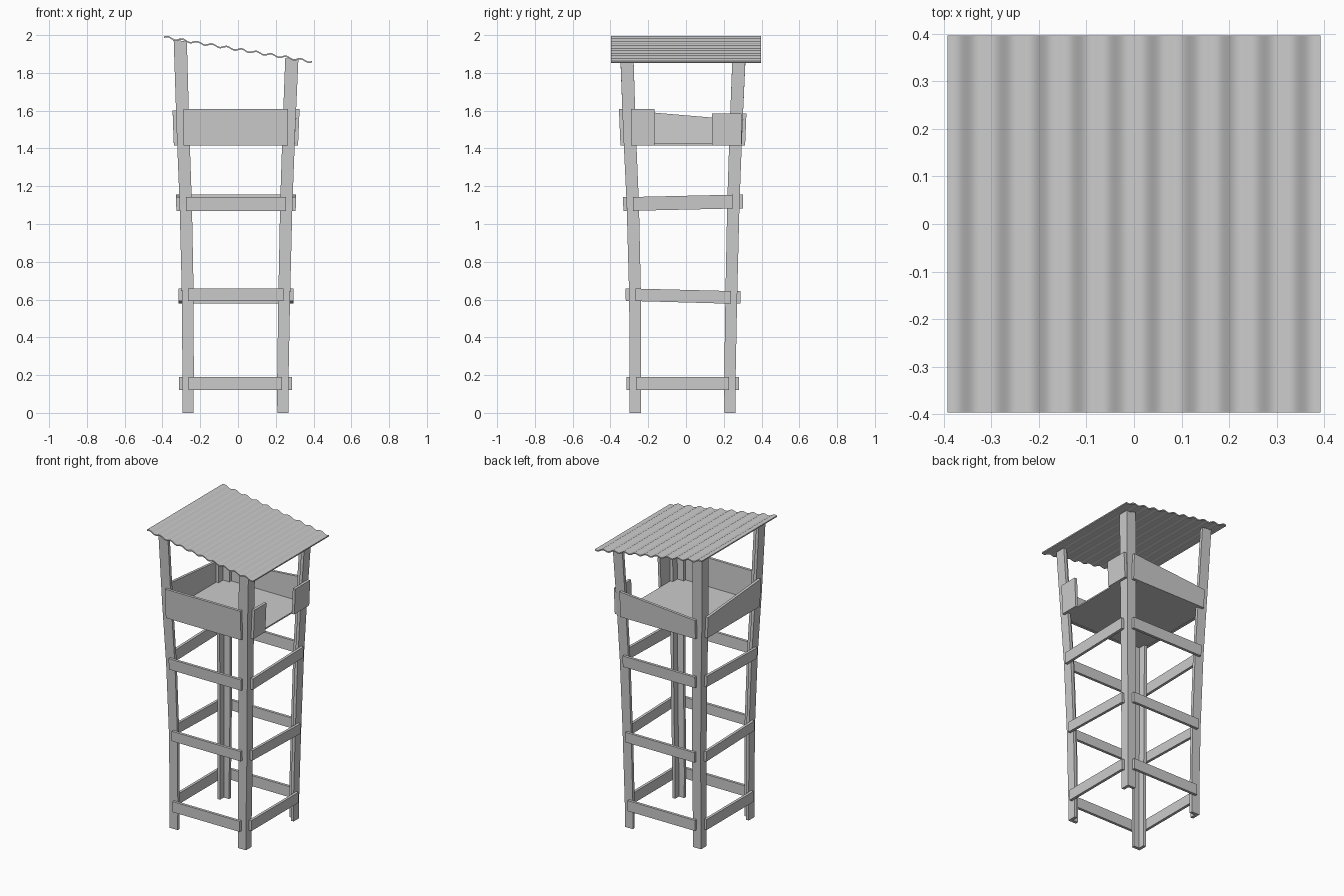
import bpy, bmesh, math

if "Cube" in bpy.data.objects:
    bpy.data.objects.remove(bpy.data.objects["Cube"])

ZS = [0.0, 0.16, 0.62, 1.1, 1.5, 1.9]
# outer leg face position at each height, per side
OUT = {
    "left":  [-0.294, -0.294, -0.297, -0.309, -0.325, -0.338],
    "right": [0.267, 0.267, 0.276, 0.288, 0.303, 0.321],
    "front": [-0.298, -0.298, -0.301, -0.314, -0.333, -0.348],
    "back":  [0.262, 0.262, 0.271, 0.283, 0.298, 0.316],
}
SIGN = {"left": -1, "right": 1, "front": -1, "back": 1}
THICK = 0.018


def outer(side, z):
    i = 0
    while i < len(ZS) - 2 and z > ZS[i + 1]:
        i += 1
    t = (z - ZS[i]) / (ZS[i + 1] - ZS[i])
    return OUT[side][i] * (1 - t) + OUT[side][i + 1] * t


def roof_z(x):
    return 1.924 - 0.166 * x


def build(name, rings, closed=True):
    """Skin a list of equal-length point loops and cap the ends."""
    bm = bmesh.new()
    vr = [[bm.verts.new(p) for p in r] for r in rings]
    n = len(vr[0])
    for a, b in zip(vr, vr[1:]):
        for i in range(n):
            bm.faces.new((a[i], a[(i + 1) % n], b[(i + 1) % n], b[i]))
    bm.faces.new(vr[0][::-1])
    bm.faces.new(vr[-1])
    bmesh.ops.recalc_face_normals(bm, faces=bm.faces)
    me = bpy.data.meshes.new(name)
    bm.to_mesh(me)
    bm.free()
    ob = bpy.data.objects.new(name, me)
    bpy.context.collection.objects.link(ob)
    return ob


def leg(sx, sy):
    rings = []
    for z in [0, 0.16, 0.62, 1.1, 1.5, None]:
        zz = 1.92 if z is None else z
        if z is None:
            zz = roof_z(OUT[sx][-1]) - 0.004
        w = 0.059 + 0.0055 * zz
        t = 0.02
        ring = []
        for u, v in [(0, 0), (w, 0), (w, t), (t, t), (t, w), (0, w)]:
            x = outer(sx, zz) - SIGN[sx] * u
            y = outer(sy, zz) - SIGN[sy] * v
            ring.append((x, y, roof_z(x) - 0.004 if z is None else zz))
        rings.append(ring)
    build(f"{sy}_{sx}_leg", rings)


def plank(name, side, a, b, za, zb):
    """Board on the outside of the legs from a to b, with (low, high) per end."""
    rings = []
    for p, (lo, hi) in ((a, za), (b, zb)):
        ring = []
        for z, d in ((lo, 0), (hi, 0), (hi, THICK), (lo, THICK)):
            o = outer(side, z) + SIGN[side] * d
            ring.append((o, p, z) if side in ("left", "right") else (p, o, z))
        rings.append(ring)
    build(name, rings)


# angle-section legs
for sx in ("left", "right"):
    for sy in ("front", "back"):
        leg(sx, sy)

# three rows of crossbars
rows = [((0.12, 0.19), (0.12, 0.19)),
        ((0.592, 0.658), (0.578, 0.645)),
        ((1.07, 1.143), (1.082, 1.155))]
for k, (zf, zb) in enumerate(rows):
    zm = sum(zf) / 2
    x0, x1 = outer("left", zm) + 0.033, outer("right", zm) - 0.034
    y0, y1 = outer("front", zm) + 0.033, outer("back", zm) - 0.034
    plank(f"front_crossbar_{k}", "front", x0, x1, zf, zf)
    plank(f"back_crossbar_{k}", "back", x0, x1, zb, zb)
    plank(f"left_crossbar_{k}", "left", y0, y1, zf, zb)
    plank(f"right_crossbar_{k}", "right", y0, y1, zf, zb)

# platform parapet boards, with an opening on the right side
B = 1.415
plank("front_parapet", "front", -0.288, 0.265, (B, 1.61), (B, 1.61))
plank("back_parapet", "back", -0.288, 0.265, (B, 1.54), (B, 1.585))
plank("left_parapet", "left", -0.292, 0.26, (B, 1.6), (B, 1.553))
plank("right_parapet_front", "right", -0.292, -0.167, (B, 1.61), (B, 1.61))
plank("right_parapet_back", "right", 0.138, 0.294, (B, 1.585), (B, 1.585))

# platform floor
fx0, fx1, fy0, fy1 = -0.32, 0.299, -0.328, 0.294
build("platform_floor", [[(fx0, fy0, z), (fx1, fy0, z), (fx1, fy1, z), (fx0, fy1, z)]
                         for z in (1.416, 1.425)])

# corrugated sloping roof
N, WAVES, HALF = 120, 10, 0.392
top, low = [], []
for i in range(N + 1):
    x = -HALF + 2 * HALF * i / N
    z = roof_z(x) + 0.006 * math.sin(2 * math.pi * WAVES * i / N)
    top.append((x, z + 0.004))
    low.append((x, z - 0.004))
profile = top + low[::-1]
bm = bmesh.new()
cols = [[bm.verts.new((x, y, z)) for x, z in profile] for y in (-0.397, 0.397)]
n = len(profile)
for i in range(n):
    j = (i + 1) % n
    bm.faces.new((cols[0][i], cols[0][j], cols[1][j], cols[1][i]))
for c in cols:
    for i in range(N):
        bm.faces.new((c[i], c[i + 1], c[n - 2 - i], c[n - 1 - i]))
bmesh.ops.recalc_face_normals(bm, faces=bm.faces)
me = bpy.data.meshes.new("corrugated_roof")
bm.to_mesh(me)
bm.free()
roof = bpy.data.objects.new("corrugated_roof", me)
bpy.context.collection.objects.link(roof)
bpy.context.view_layer.objects.active = roof
roof.select_set(True)
bpy.ops.object.shade_smooth_by_angle(angle=math.radians(40))
